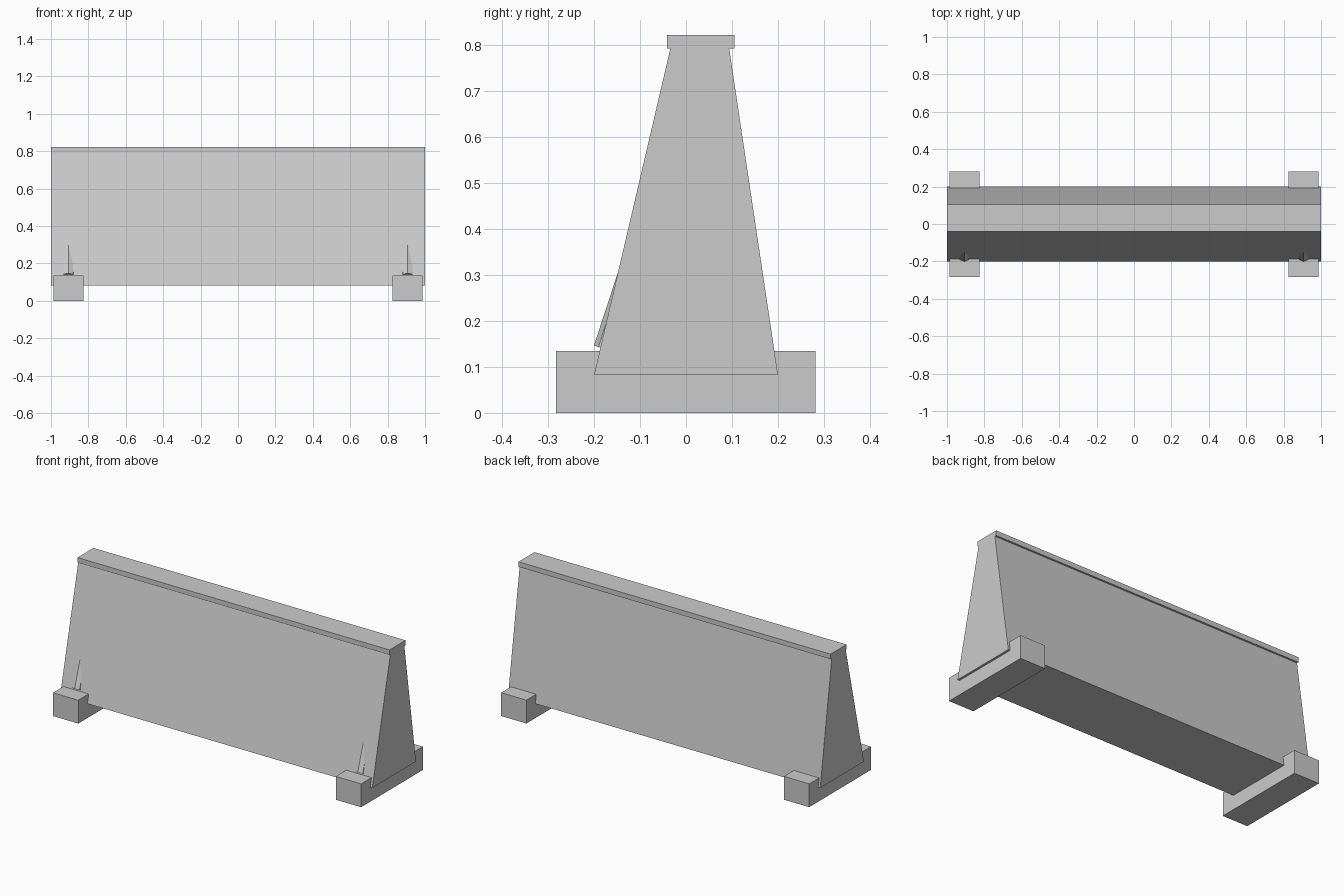
import bpy
import bmesh
from mathutils import Vector, Matrix

cube = bpy.data.objects.get("Cube")
if cube:
    bpy.data.objects.remove(cube, do_unlink=True)

# One plain concrete grey for everything
concrete = bpy.data.materials.new("concrete_grey")
concrete.use_nodes = True
grey = (0.6, 0.6, 0.6, 1.0)
concrete.diffuse_color = grey
concrete.node_tree.nodes["Principled BSDF"].inputs["Base Color"].default_value = grey


def finish(bm, name):
    bmesh.ops.recalc_face_normals(bm, faces=bm.faces[:])
    mesh = bpy.data.meshes.new(name)
    bm.to_mesh(mesh)
    bm.free()
    mesh.materials.append(concrete)
    obj = bpy.data.objects.new(name, mesh)
    bpy.context.collection.objects.link(obj)
    return obj


def extrude_profile(name, profile, x0, x1):
    """Sweep a closed (y, z) profile from x0 to x1."""
    bm = bmesh.new()
    face = bm.faces.new([bm.verts.new((x0, y, z)) for y, z in profile])
    swept = bmesh.ops.extrude_face_region(bm, geom=[face])["geom"]
    moved = [v for v in swept if isinstance(v, bmesh.types.BMVert)]
    bmesh.ops.translate(bm, verts=moved, vec=(x1 - x0, 0, 0))
    return finish(bm, name)


def leaning_peg(name, x):
    """Eight-sided peg sunk into the sloping front of the wall."""
    axis = Vector((0, 0.312, 0.95)).normalized()
    length, radius = 0.22, 0.035
    centre = Vector((x, -0.167, 0.136)) + axis * length / 2
    tilt = Vector((0, 0, 1)).rotation_difference(axis).to_matrix().to_4x4()
    bm = bmesh.new()
    bmesh.ops.create_cone(bm, cap_ends=True, segments=8, radius1=radius,
                          radius2=radius, depth=length,
                          matrix=Matrix.Translation(centre) @ tilt)
    return finish(bm, name)


# Tapered wall slab and its overhanging cap
extrude_profile("barrier_wall",
                [(-0.2, 0.083), (0.2, 0.083), (0.094, 0.793), (-0.034, 0.793)], -1, 1)
extrude_profile("top_cap",
                [(-0.041, 0.793), (0.105, 0.793), (0.105, 0.822), (-0.041, 0.822)], -1, 1)

# Cross feet and pegs at both ends
foot = [(-0.283, 0), (0.282, 0), (0.282, 0.135), (-0.283, 0.135)]
for side, sign in (("left", 1), ("right", -1)):
    extrude_profile(side + "_foot", foot, sign * 0.825, sign * 0.987)
    leaning_peg(side + "_peg", sign * 0.907)
